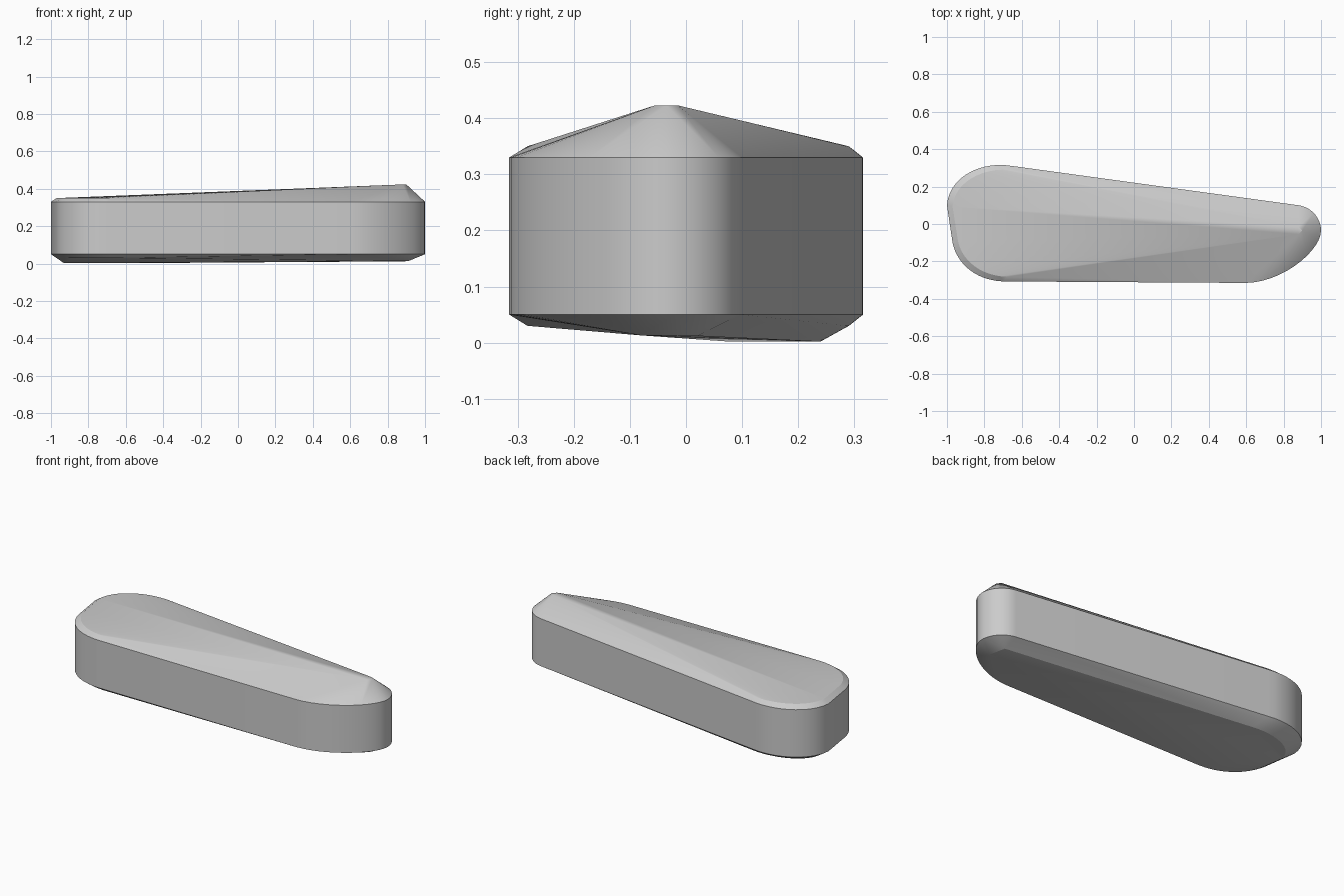
import bpy
import bmesh
import math
from mathutils import Vector
from mathutils.geometry import interpolate_bezier

cube = bpy.data.objects.get("Cube")
if cube:
    bpy.data.objects.remove(cube, do_unlink=True)

grey = bpy.data.materials.new("plain grey")
grey.use_nodes = True
colour = (0.6, 0.6, 0.6, 1)
grey.diffuse_color = colour
grey.node_tree.nodes["Principled BSDF"].inputs["Base Color"].default_value = colour

LOW, HIGH = 0.05, 0.33


def arc(a, b, c, d, steps=14):
    return interpolate_bezier(*(Vector((*p, 0)) for p in (a, b, c, d)), steps)


# Rounded, tapering outline: broad left end, narrow right end
back_broad = arc((-1, 0.1), (-0.99, 0.25), (-0.82, 0.34), (-0.65, 0.31))
back_tip = arc((0.88, 0.1), (0.95, 0.09), (1, 0.03), (1, -0.035))
front_tip = arc((1, -0.035), (1, -0.14), (0.8, -0.31), (0.6, -0.315))
front_broad = arc((-0.7, -0.307), (-0.86, -0.3), (-0.95, -0.2), (-0.97, -0.1))
outline = back_broad + back_tip + front_tip[1:] + front_broad

points = [(p.x, p.y, z) for p in outline for z in (LOW, HIGH)]

# Crown: inset rim round the broad end, rising to a blunt peak near the tip
points += [(p.x * 0.97, p.y * 0.92, 0.35) for p in back_broad + front_broad]
points += [(0.88, -0.055, 0.423), (0.9, -0.035, 0.423), (0.88, -0.015, 0.423)]

# Underside: shallow sloping belly with bevelled rim
points += [(p.x * 0.97, p.y * 0.92, 0.03) for p in back_broad + front_broad]
points += [(p.x * 0.93, p.y * 0.76, 0.002) for p in back_broad]
points += [(0.91, -0.08, 0.013), (0.89, 0.02, 0.012)]

bm = bmesh.new()
for p in points:
    bm.verts.new(p)
hull = bmesh.ops.convex_hull(bm, input=bm.verts)
loose = {g for g in hull["geom_interior"] + hull["geom_unused"]
         if isinstance(g, bmesh.types.BMVert)}
bmesh.ops.delete(bm, geom=list(loose), context="VERTS")
bmesh.ops.dissolve_limit(bm, angle_limit=math.radians(0.5),
                         verts=bm.verts, edges=bm.edges)
bmesh.ops.recalc_face_normals(bm, faces=bm.faces)

mesh = bpy.data.meshes.new("tapered_body")
bm.to_mesh(mesh)
bm.free()
mesh.materials.append(grey)
body = bpy.data.objects.new("tapered_body", mesh)
bpy.context.collection.objects.link(body)

# Smooth round the ends, crisp at the rims
bpy.ops.object.select_all(action="DESELECT")
body.select_set(True)
bpy.context.view_layer.objects.active = body
bpy.ops.object.shade_smooth_by_angle(angle=math.radians(20))
